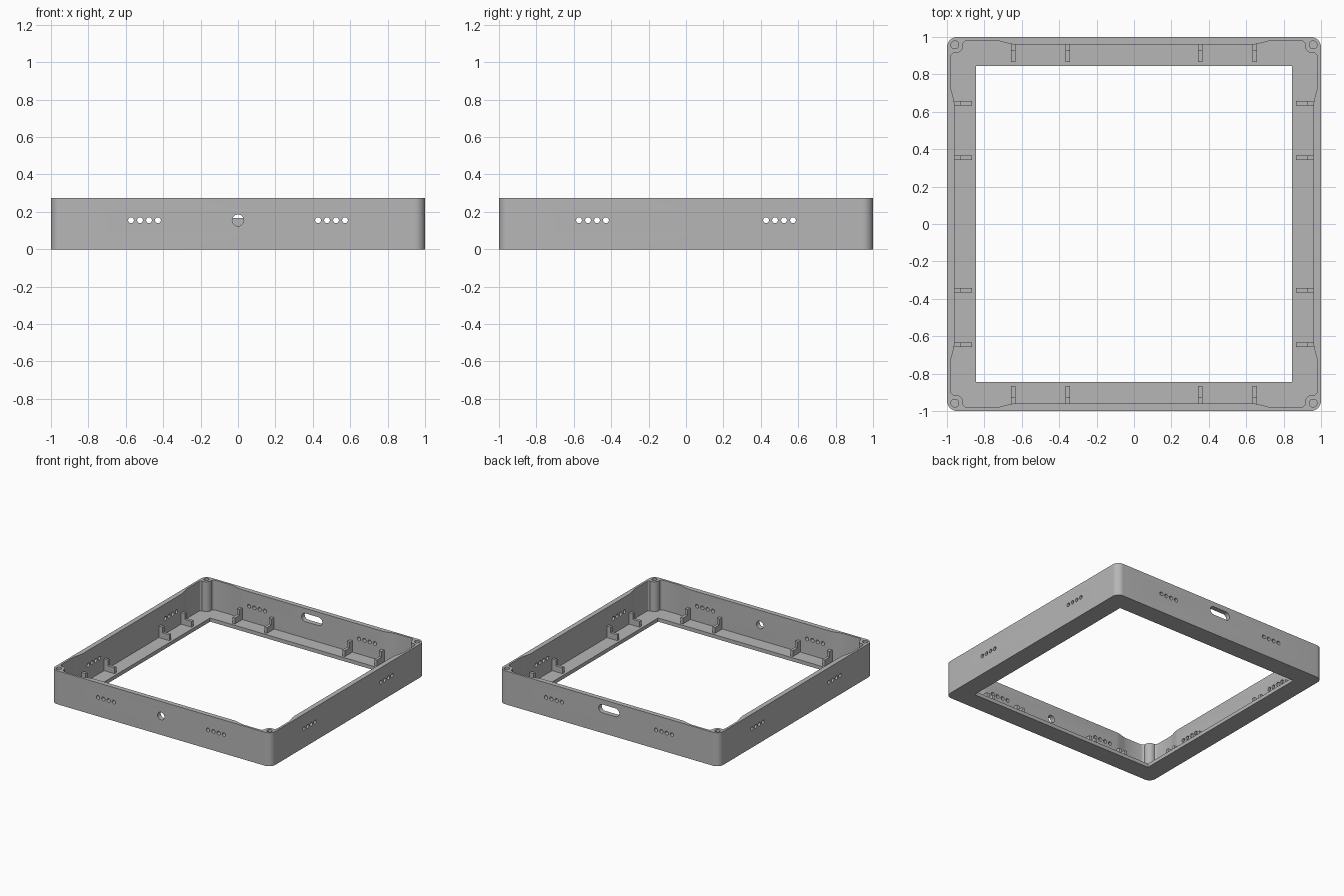
import bpy, bmesh
from math import pi, cos, sin
from mathutils import Matrix, Vector

if "Cube" in bpy.data.objects:
    bpy.data.objects.remove(bpy.data.objects["Cube"], do_unlink=True)

HEIGHT, FLOOR = 0.275, 0.03
VENT_Z = 0.155

grey = bpy.data.materials.new("matte grey")
grey.use_nodes = True
colour = (0.47, 0.47, 0.47, 1)
grey.diffuse_color = colour
grey.node_tree.nodes["Principled BSDF"].inputs["Base Color"].default_value = colour


def finish(bm, name):
    bmesh.ops.recalc_face_normals(bm, faces=bm.faces)
    mesh = bpy.data.meshes.new(name)
    bm.to_mesh(mesh)
    bm.free()
    mesh.materials.append(grey)
    ob = bpy.data.objects.new(name, mesh)
    bpy.context.collection.objects.link(ob)
    return ob


def prism(bm, points, shift):
    """Extrude a closed outline of 3D points along shift."""
    face = bm.faces.new([bm.verts.new(p) for p in points])
    top = bmesh.ops.extrude_face_region(bm, geom=[face])["geom"]
    moved = [v for v in top if isinstance(v, bmesh.types.BMVert)]
    bmesh.ops.translate(bm, verts=moved, vec=shift)


def slab(name, outline, low, high):
    bm = bmesh.new()
    prism(bm, [(x, y, low) for x, y in outline], (0, 0, high - low))
    return finish(bm, name)


def four_corners(points):
    """Repeat a corner outline by quarter turns."""
    out = []
    for k in range(4):
        c, s = round(cos(k * pi / 2)), round(sin(k * pi / 2))
        out += [(c * x - s * y, s * x + c * y) for x, y in points]
    return out


def arc(centre, radius, start, end, steps):
    angles = [start + (end - start) * i / steps for i in range(steps + 1)]
    return [(centre + radius * cos(a), centre + radius * sin(a)) for a in angles]


def cylinder(bm, matrix, radius, depth, sides):
    bmesh.ops.create_cone(bm, cap_ends=True, segments=sides, radius1=radius,
                          radius2=radius, depth=depth, matrix=matrix)


def cut(target, cutter):
    cutter.hide_render = True
    mod = target.modifiers.new("cut", "BOOLEAN")
    mod.operation, mod.solver, mod.object = "DIFFERENCE", "EXACT", cutter
    bpy.context.view_layer.objects.active = target
    bpy.ops.object.modifier_apply(modifier=mod.name)
    bpy.data.objects.remove(cutter, do_unlink=True)


# Outer shell with rounded corners
frame = slab("frame", four_corners(arc(0.945, 0.055, 0, pi / 2, 12)), 0, HEIGHT)

# Cavity: thinner wall towards the corners, round screw boss in each corner
side = [(0.96, 0.64), (0.963, 0.665), (0.978, 0.72), (0.982, 0.745),
        (0.982, 0.885), (0.978, 0.902), (0.966, 0.914)]
boss = arc(0.957, 0.044, 1.5 * pi - 0.15, pi + 0.15, 10)
cavity = four_corners(side + boss + [(y, x) for x, y in reversed(side)])
cut(frame, slab("cavity_cutter", cavity, FLOOR, HEIGHT + 0.1))

# Square opening through the floor
cut(frame, slab("opening_cutter", four_corners([(0.845, 0.845)]), -0.1, 0.1))

# Vents on every side and the round hole in the front
bm = bmesh.new()
for k in range(4):
    turn = Matrix.Rotation(k * pi / 2, 4, "Z")
    for group in (-0.5, 0.5):
        for i in range(4):
            spot = Vector((group + (i - 1.5) * 0.048, -1, VENT_Z))
            cylinder(bm, turn @ Matrix.Translation(spot) @ Matrix.Rotation(pi / 2, 4, "X"),
                     0.0155, 0.2, 20)
cylinder(bm, Matrix.Translation((0, -1, VENT_Z)) @ Matrix.Rotation(pi / 2, 4, "X"),
         0.031, 0.2, 32)

# Rounded slot in the back
slot = []
for centre, start in ((0.06, -pi / 2), (-0.06, pi / 2)):
    slot += [(centre + 0.034 * cos(start + pi * i / 12), 0.9,
              0.2 + 0.034 * sin(start + pi * i / 12)) for i in range(13)]
prism(bm, slot, (0, 0.2, 0))

# Blind screw holes in the corner bosses
for x in (-0.958, 0.958):
    for y in (-0.958, 0.958):
        cylinder(bm, Matrix.Translation((x, y, HEIGHT)), 0.021, 0.2, 24)
cut(frame, finish(bm, "hole_cutter"))

bpy.ops.object.select_all(action="DESELECT")
frame.select_set(True)
bpy.context.view_layer.objects.active = frame
bpy.ops.object.shade_smooth_by_angle(angle=0.5)

# Stepped support brackets along each wall
step = [(0.97, 0.02), (0.865, 0.02), (0.865, 0.078), (0.925, 0.078),
        (0.925, 0.125), (0.97, 0.125)]
for k, wall in enumerate(("left", "back", "right", "front")):
    bm = bmesh.new()
    for offset in (-0.645, -0.355, 0.355, 0.645):
        prism(bm, [(r, offset - 0.012, z) for r, z in step], (0, 0.024, 0))
    bm.transform(Matrix.Rotation(k * pi / 2, 4, "Z"))
    finish(bm, wall + "_brackets")
